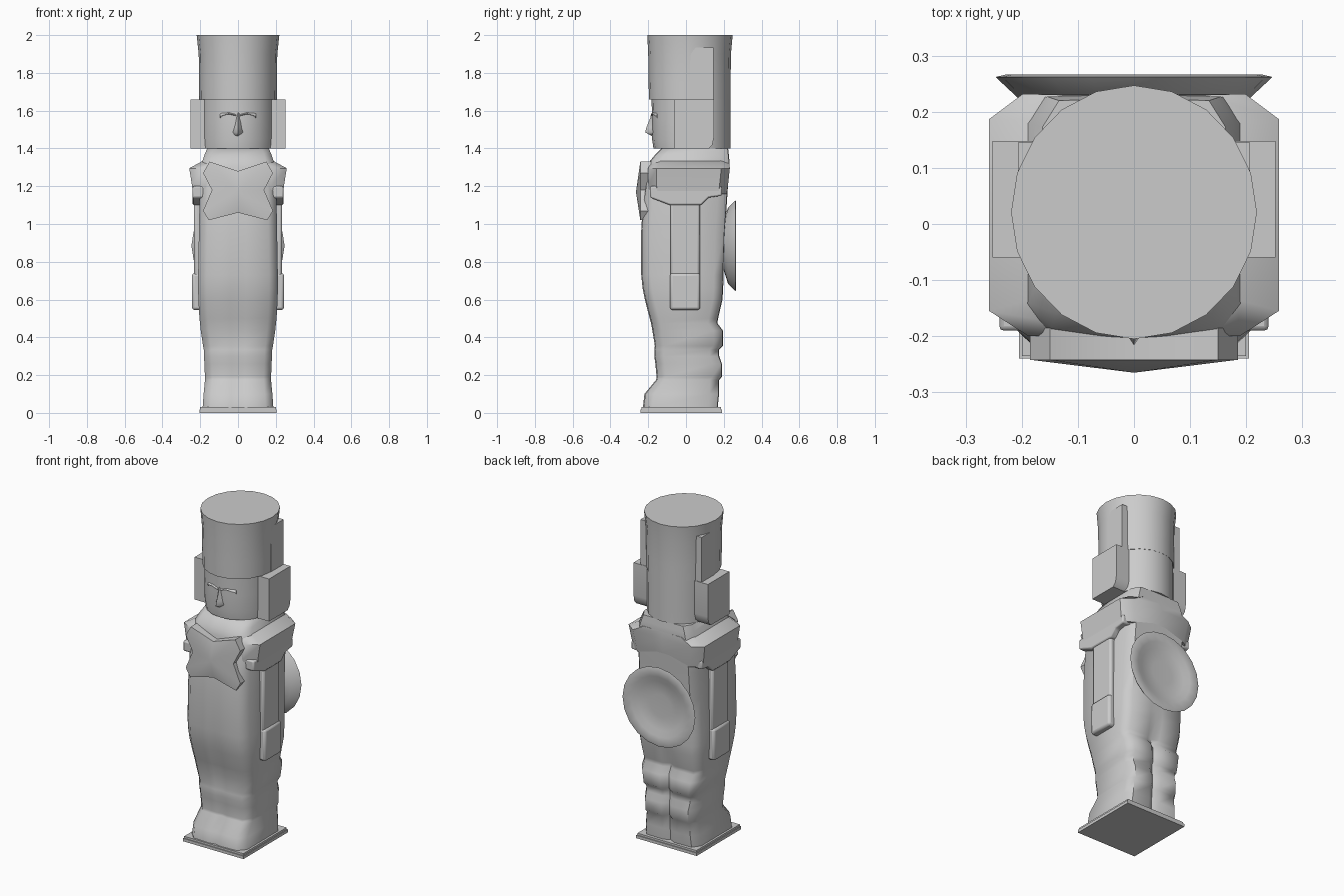
import bpy, bmesh, math

if "Cube" in bpy.data.objects:
    bpy.data.objects.remove(bpy.data.objects["Cube"])


def finish(bm, name, angle=40, bevel=0):
    bmesh.ops.recalc_face_normals(bm, faces=bm.faces)
    me = bpy.data.meshes.new(name)
    bm.to_mesh(me)
    bm.free()
    ob = bpy.data.objects.new(name, me)
    bpy.context.collection.objects.link(ob)
    if bevel:
        m = ob.modifiers.new("soft_edges", 'BEVEL')
        m.width, m.segments = bevel, 2
    bpy.ops.object.select_all(action='DESELECT')
    ob.select_set(True)
    bpy.context.view_layer.objects.active = ob
    bpy.ops.object.shade_smooth_by_angle(angle=math.radians(angle))
    return ob


def loft(name, rings, angle=40, bevel=0):
    bm = bmesh.new()
    vs = [[bm.verts.new(p) for p in r] for r in rings]
    n = len(vs[0])
    for a, b in zip(vs, vs[1:]):
        for i in range(n):
            j = (i + 1) % n
            bm.faces.new((a[i], a[j], b[j], b[i]))
    bm.faces.new(vs[0])
    bm.faces.new(vs[-1])
    return finish(bm, name, angle, bevel)


def box(name, x, y, z, bevel=0):
    def rect(h):
        return [(x[0], y[0], h), (x[1], y[0], h), (x[1], y[1], h), (x[0], y[1], h)]
    return loft(name, [rect(z[0]), rect(z[1])], 30, bevel)


def side_panel(name, outline, x_in, x_out, s, bevel=0):
    """Outline in (y, z), extruded outwards along x on side s."""
    return loft(name, [[(s * x_in, y, z) for y, z in outline],
                       [(s * x_out, y, z) for y, z in outline]], 40, bevel)


def mirrored(half):
    return half + [(-x, y, z) for x, y, z in reversed(half) if abs(x) > 1e-6]


def body_ring(z, w, yf, yb, cf, cb, c=0.05):
    return mirrored([(0, yf + cf, z), (w * .2, yf, z), (w * .78, yf + .005, z),
                     (w, yf + c, z), (w, yb - c, z), (w * .82, yb - .003, z),
                     (w * .2, yb, z), (0, yb - cb, z)])


def oval(z, rx, yf, yb, n=20):
    c, r = (yf + yb) / 2, (yb - yf) / 2
    return [(rx * math.sin(2 * math.pi * i / n), c - r * math.cos(2 * math.pi * i / n), z)
            for i in range(n)]


# Base plate with a thin groove
box("base_plate", (-.205, .205), (-.24, .19), (0, .018))
box("base_step", (-.2, .2), (-.235, .185), (.018, .03))

# Feet, legs, kilt and torso: z, half width, front y, back y, front and back crease
body = [(.03, .187, -.228, .168, .008, .02), (.10, .182, -.22, .175, .008, .022),
        (.175, .175, -.158, .176, .008, .022), (.19, .175, -.156, .19, .006, .03),
        (.26, .178, -.162, .19, .006, .03), (.30, .18, -.168, .176, .006, .022),
        (.335, .181, -.168, .176, .006, .022), (.355, .185, -.165, .196, .006, .03),
        (.435, .197, -.178, .196, .006, .03), (.475, .201, -.185, .166, .006, .02),
        (.50, .204, -.192, .17, .006, .02), (.60, .21, -.218, .193, .006, .008),
        (.66, .211, -.23, .197, .006, .003), (.73, .211, -.237, .198, .002, 0),
        (.95, .207, -.238, .205, 0, 0), (1.12, .204, -.228, .217, 0, 0),
        (1.30, .2, -.2, .228, 0, 0), (1.335, .188, -.19, .23, 0, 0),
        (1.365, .178, -.165, .227, 0, 0), (1.40, .163, -.13, .223, 0, 0)]
loft("body", [body_ring(*r) for r in body], 50)

# Shoulder yoke with chamfered corners
def yoke_ring(z, w, yf, yb):
    return mirrored([(0, yf, z), (w - .07, yf, z), (w, yf + .045, z),
                     (w, yb - .045, z), (w - .06, yb, z), (0, yb, z)])
loft("shoulders", [yoke_ring(1.16, .238, -.195, .216), yoke_ring(1.2, .243, -.2, .222),
                   yoke_ring(1.295, .258, -.2, .232), yoke_ring(1.335, .185, -.18, .23)], 50)

for s, side in ((1, "right"), (-1, "left")):
    # Sleeve, arm and hand
    side_panel(side + "_sleeve", [(-.19, 1.14), (-.085, 1.10), (.08, 1.10), (.12, 1.14),
                                  (.19, 1.15), (.19, 1.2), (-.19, 1.2)], .18, .24, s, .008)
    box(side + "_arm", sorted((s * .18, s * .233)), (-.083, .073), (.72, 1.12), .012)
    box(side + "_hand", sorted((s * .18, s * .244)), (-.085, .075), (.545, .74), .014)
    # Ear ornament and headdress strap
    side_panel(side + "_ear_ornament", [(-.06, 1.40), (.12, 1.40), (.14, 1.42), (.148, 1.46),
                                        (.148, 1.66), (-.06, 1.66)], .12, .252, s)
    side_panel(side + "_headdress_strap", [(.022, 1.64), (.145, 1.64), (.145, 1.935),
                                           (.035, 1.935), (.022, 1.915)], .1, .207, s)

# Head and flared headdress
loft("head", [oval(z, rx, yf, .235) for z, rx, yf in
              ((1.40, .196, -.172), (1.45, .197, -.18), (1.55, .197, -.18), (1.66, .197, -.182))])
loft("headdress", [oval(z, rx, yf, yb) for z, rx, yf, yb in
                   ((1.66, .205, -.196, .236), (1.75, .206, -.198, .236),
                    (1.9, .208, -.2, .238), (2.0, .219, -.205, .247))])

# Nose and brows
loft("nose", [[(-w, -.165, z), (0, y, z), (w, -.165, z)] for z, w, y in
              ((1.465, .022, -.18), (1.485, .034, -.216), (1.51, .026, -.21),
               (1.56, .018, -.19), (1.6, .026, -.178))], 60)
for s, side in ((1, "right"), (-1, "left")):
    loft(side + "_brow", [[(s * x, -.15, z - .012), (s * x, y, z), (s * x, -.15, z + .018)]
                          for x, y, z in ((.01, -.188, 1.575), (.05, -.183, 1.585), (.095, -.158, 1.57))], 60)

# Butterfly chest plate, bulging to a point in the middle
half = [(0, 1.28), (.15, 1.33), (.185, 1.27), (.138, 1.18), (.185, 1.07), (.155, 1.02), (0, 1.06)]
outline = half + [(-x, z) for x, z in reversed(half[1:-1])]
bm = bmesh.new()
rows = [[bm.verts.new((x, y, z)) for x, z in outline] for y in (-.185, -.242)]
tip = bm.verts.new((0, -.265, 1.17))
bm.faces.new(rows[0])
for i in range(len(outline)):
    j = (i + 1) % len(outline)
    bm.faces.new((rows[0][i], rows[0][j], rows[1][j], rows[1][i]))
    bm.faces.new((rows[1][i], rows[1][j], tip))
finish(bm, "butterfly_chest_plate")

# Dished disc on the back: radius, y
disc = [(.10, .17), (.13, .2), (.2, .222), (.242, .262), (.225, .266), (.185, .262),
        (.15, .247), (.07, .243)]
loft("back_disc", [[(r * 1.02 * math.cos(math.tau * i / 20), y, .885 + r * math.sin(math.tau * i / 20))
                    for i in range(20)] for r, y in disc], 50)
